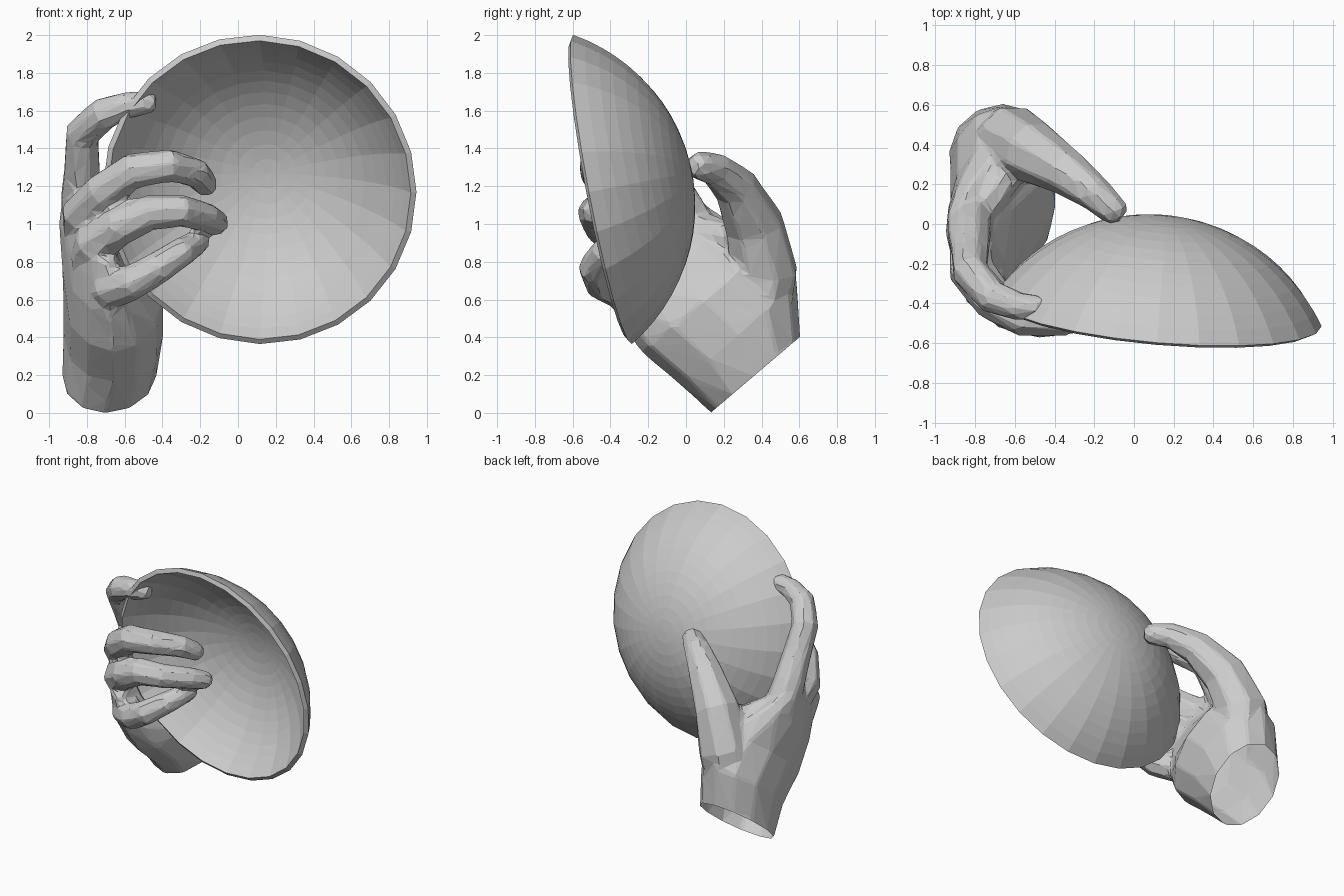
import bpy, bmesh, math
from mathutils import Vector

cube = bpy.data.objects.get("Cube")
if cube:
    bpy.data.objects.remove(cube)

grey = bpy.data.materials.new("plain grey")
grey.use_nodes = True
grey.diffuse_color = (0.6, 0.6, 0.6, 1)
grey.node_tree.nodes["Principled BSDF"].inputs["Base Color"].default_value = grey.diffuse_color


def finish(bm, name):
    bmesh.ops.recalc_face_normals(bm, faces=bm.faces)
    mesh = bpy.data.meshes.new(name)
    bm.to_mesh(mesh)
    bm.free()
    mesh.materials.append(grey)
    obj = bpy.data.objects.new(name, mesh)
    bpy.context.collection.objects.link(obj)
    return obj


def ring(bm, center, u, v, sides):
    turn = 2 * math.pi / sides
    return [bm.verts.new(center + u * math.cos(i * turn) + v * math.sin(i * turn))
            for i in range(sides)]


def bridge(bm, rings):
    for a, b in zip(rings, rings[1:]):
        for i in range(len(a)):
            j = (i + 1) % len(a)
            bm.faces.new((a[i], a[j], b[j], b[i]))


def digit(bm, path):
    """Tapered tube through (x, y, z, radius) points with a rounded tip."""
    pts = [Vector(p[:3]) for p in path]
    radii = [p[3] for p in path]
    end = (pts[-1] - pts[-2]).normalized()
    for reach, shrink in ((0.6, 0.88), (0.4, 0.55)):
        pts.append(pts[-1] + end * path[-1][3] * reach)
        radii.append(path[-1][3] * shrink)
    u = Vector((0.3, 0.5, 0.8))
    rings = []
    for i, p in enumerate(pts):
        d = (pts[min(i + 1, len(pts) - 1)] - pts[max(i - 1, 0)]).normalized()
        u = (u - d * u.dot(d)).normalized()
        rings.append(ring(bm, p, u * radii[i], d.cross(u) * radii[i], 8))
    bridge(bm, rings)
    bm.faces.new(rings[0])
    bm.faces.new(rings[-1])


# Bowl: thick spherical cap, open towards the front
opening = Vector((-0.09, -1, -0.19)).normalized()
side = Vector((1, 0, 0))
side = (side - opening * side.dot(opening)).normalized()
up = side.cross(opening)
radius, wall, half_angle, steps = 0.962, 0.033, math.radians(60), 12
focus = Vector((0.115, -0.442, 1.183)) + opening * radius * math.cos(half_angle)
bm = bmesh.new()
rings = []
for r, order in ((radius, range(1, steps + 1)), (radius - wall, range(steps, 0, -1))):
    for k in order:
        a = half_angle * k / steps
        s = r * math.sin(a)
        rings.append(ring(bm, focus - opening * r * math.cos(a), side * s, up * s, 24))
bridge(bm, rings)
for cap, r in ((rings[0], radius), (rings[-1], radius - wall)):
    pole = bm.verts.new(focus - opening * r)
    for i in range(24):
        bm.faces.new((cap[i], cap[(i + 1) % 24], pole))
finish(bm, "bowl")

# Palm and wrist: (x, y, z, half width, half thickness, sideways lean)
sections = [
    (-0.685, 0.41, 0.15, 0.30, 0.24, -0.02),
    (-0.68, 0.365, 0.20, 0.31, 0.25, -0.02),
    (-0.66, 0.275, 0.42, 0.41, 0.265, 0.0),
    (-0.66, 0.09, 0.60, 0.43, 0.265, 0.0),
    (-0.745, -0.07, 0.77, 0.39, 0.185, 0.06),
    (-0.785, -0.18, 0.90, 0.34, 0.13, 0.10),
    (-0.775, -0.28, 0.95, 0.25, 0.09, 0.09),
]
bm = bmesh.new()
rings = [ring(bm, Vector((x, y, z)), Vector((-lean, 0.77 * w, 0.64 * w)), Vector((t, 0, 0)), 12)
         for x, y, z, w, t, lean in sections]
bridge(bm, rings)
bm.faces.new(rings[0])
bm.faces.new(rings[-1])

# Thumb behind the bowl
digit(bm, [(-0.66, 0.36, 0.5, 0.21), (-0.61, 0.415, 0.75, 0.185), (-0.51, 0.36, 1.0, 0.16),
           (-0.34, 0.26, 1.2, 0.12), (-0.2, 0.155, 1.29, 0.092), (-0.12, 0.085, 1.305, 0.08)])
# Web between thumb and palm
digit(bm, [(-0.58, 0.34, 0.9, 0.1), (-0.68, 0.2, 0.93, 0.09), (-0.78, 0.08, 0.97, 0.1)])
# Index finger hooked over the upper edge
digit(bm, [(-0.82, 0.06, 0.95, 0.12), (-0.83, -0.04, 1.13, 0.115), (-0.825, -0.14, 1.3, 0.1),
           (-0.825, -0.24, 1.48, 0.095), (-0.71, -0.37, 1.585, 0.09), (-0.58, -0.415, 1.63, 0.075),
           (-0.5, -0.42, 1.64, 0.067)])
# Middle finger
digit(bm, [(-0.82, -0.08, 0.92, 0.11), (-0.82, -0.23, 1.05, 0.12), (-0.71, -0.38, 1.17, 0.11),
           (-0.56, -0.47, 1.28, 0.1), (-0.36, -0.48, 1.31, 0.09), (-0.22, -0.36, 1.27, 0.08),
           (-0.18, -0.28, 1.22, 0.072)])
# Ring finger
digit(bm, [(-0.79, -0.2, 0.8, 0.11), (-0.76, -0.32, 0.89, 0.115), (-0.62, -0.44, 0.99, 0.105),
           (-0.47, -0.48, 1.06, 0.098), (-0.3, -0.47, 1.07, 0.088), (-0.17, -0.34, 1.04, 0.078),
           (-0.12, -0.26, 1.01, 0.07)])
# Little finger
digit(bm, [(-0.72, -0.24, 0.66, 0.11), (-0.67, -0.36, 0.66, 0.11), (-0.56, -0.45, 0.69, 0.095),
           (-0.42, -0.485, 0.77, 0.088), (-0.3, -0.43, 0.85, 0.08), (-0.22, -0.3, 0.9, 0.068)])
hand = finish(bm, "hand")

# Fuse the hand into one faceted skin
remesh = hand.modifiers.new("fuse", "REMESH")
remesh.mode = "VOXEL"
remesh.voxel_size = 0.02
soften = hand.modifiers.new("soften", "SMOOTH")
soften.iterations = 3
facets = hand.modifiers.new("facets", "DECIMATE")
facets.ratio = 0.06

# Cut the wrist open with a flat, slanted plane
bm = bmesh.new()
bm.from_object(hand, bpy.context.evaluated_depsgraph_get())
hand.modifiers.clear()
bmesh.ops.bisect_plane(bm, geom=bm.verts[:] + bm.edges[:] + bm.faces[:], clear_outer=True,
                       plane_co=(-0.68, 0.365, 0.2), plane_no=(0, 0.648, -0.762))
bm.to_mesh(hand.data)
bm.free()
